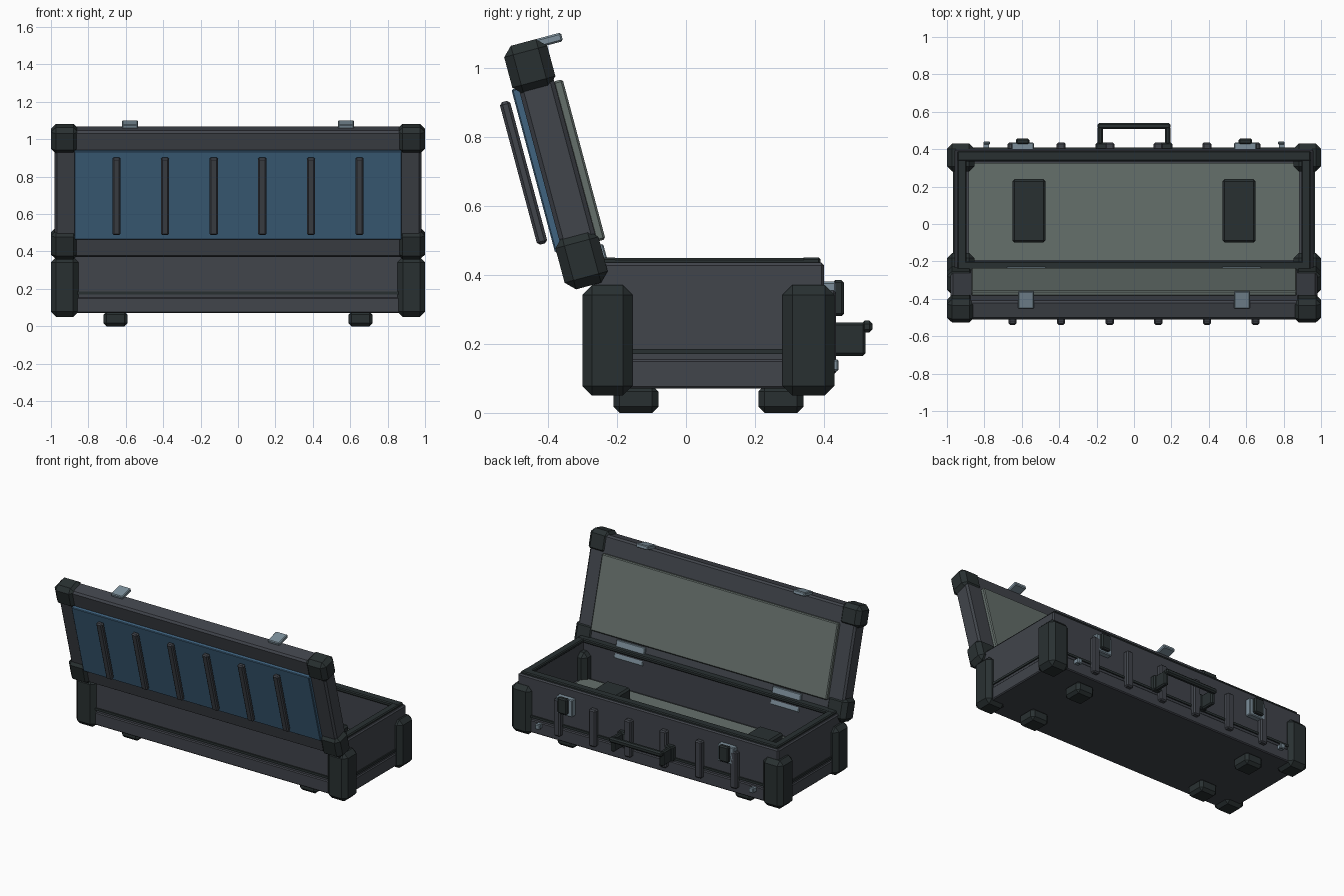
import bpy, bmesh, math
from mathutils import Matrix

if "Cube" in bpy.data.objects:
    bpy.data.objects.remove(bpy.data.objects["Cube"])


def material(name, rgb):
    m = bpy.data.materials.new(name)
    m.diffuse_color = (*rgb, 1)
    m.use_nodes = True
    m.node_tree.nodes["Principled BSDF"].inputs["Base Color"].default_value = m.diffuse_color
    return m


SHELL = material("charcoal_shell", (0.052, 0.058, 0.07))
GUARD = material("dark_guard", (0.022, 0.03, 0.031))
BLUE = material("blue_panel", (0.05, 0.125, 0.215))
LINER = material("grey_green_liner", (0.13, 0.16, 0.148))
METAL = material("pale_metal", (0.2, 0.27, 0.32))

# The lid stands open, leaning 15 degrees back from vertical
LID = Matrix.Rotation(math.radians(15), 4, 'X')


def box(name, x, y, z, mat, bevel=0.0, frame=None, wall=None, floor=None):
    """Chamfered box from ranges; wall and floor hollow it from the top."""
    bm = bmesh.new()
    bmesh.ops.create_cube(bm, size=1)
    for v in bm.verts:
        v.co = [sum(r) / 2 + c * (r[1] - r[0]) for r, c in zip((x, y, z), v.co)]
    top = max(bm.faces, key=lambda f: f.calc_center_median().z)
    if bevel:
        bmesh.ops.bevel(bm, geom=bm.edges[:], offset=bevel, segments=1, affect='EDGES')
        top = max(bm.faces, key=lambda f: f.calc_center_median().z)
    if wall:
        bmesh.ops.inset_region(bm, faces=[top], thickness=wall)
        new = bmesh.ops.extrude_discrete_faces(bm, faces=[top])["faces"][0]
        for v in new.verts:
            v.co.z = floor
    bmesh.ops.recalc_face_normals(bm, faces=bm.faces[:])
    me = bpy.data.meshes.new(name)
    bm.to_mesh(me)
    bm.free()
    me.materials.append(mat)
    ob = bpy.data.objects.new(name, me)
    if frame:
        ob.matrix_world = frame
    bpy.context.collection.objects.link(ob)
    return ob


def pair(name, x, *args, **kw):
    """Same box on the right and mirrored to the left."""
    box("right_" + name, x, *args, **kw)
    box("left_" + name, (-x[1], -x[0]), *args, **kw)


RIBS = [-0.65 + 0.26 * i for i in range(6)]

# Base tray with lining and packing blocks
box("base_tray", (-0.96, 0.96), (-0.27, 0.40), (0.07, 0.435), SHELL, 0.008, wall=0.062, floor=0.19)
box("floor_liner", (-0.885, 0.885), (-0.195, 0.325), (0.185, 0.20), LINER)
pair("packing_block", (0.473, 0.65), (-0.10, 0.24), (0.195, 0.28), GUARD, 0.012)

# Sealing rim round the opening
for side, y in (("front", (0.335, 0.39)), ("back", (-0.255, -0.20))):
    box(side + "_rim", (-0.945, 0.945), y, (0.425, 0.45), GUARD, 0.006)
pair("rim", (0.895, 0.945), (-0.22, 0.36), (0.425, 0.449), GUARD, 0.006)

# Waist strip and lower sill
box("waist_strip", (-0.968, 0.968), (-0.278, 0.408), (0.17, 0.185), GUARD)
box("lower_sill", (-0.966, 0.966), (-0.276, 0.406), (0.07, 0.155), SHELL, 0.006)

# Base corner guards and feet
for side, y in (("front", (0.28, 0.43)), ("back", (-0.30, -0.155))):
    pair(side + "_corner_guard", (0.853, 1.0), y, (0.05, 0.37), GUARD, 0.028)
for side, y in (("front", (0.21, 0.34)), ("back", (-0.21, -0.08))):
    pair(side + "_foot", (0.59, 0.72), y, (0.0, 0.08), GUARD, 0.018)

# Front ribs, latches and buttons
for i, x in enumerate(RIBS):
    box(f"base_rib_{i + 1}", (x - 0.025, x + 0.025), (0.395, 0.435), (0.11, 0.355), SHELL, 0.008)
pair("latch_plate", (0.535, 0.655), (0.395, 0.435), (0.265, 0.38), METAL, 0.005)
pair("latch_lever", (0.56, 0.63), (0.425, 0.458), (0.28, 0.385), GUARD, 0.008)
pair("button_stem", (0.775, 0.805), (0.395, 0.43), (0.125, 0.15), METAL)
pair("button", (0.77, 0.805), (0.425, 0.442), (0.12, 0.155), METAL, 0.005)

# Carrying handle
pair("handle_mount", (0.14, 0.205), (0.395, 0.435), (0.165, 0.265), GUARD, 0.008)
pair("handle_arm", (0.165, 0.195), (0.425, 0.52), (0.165, 0.262), GUARD, 0.008)
box("handle_grip", (-0.195, 0.195), (0.508, 0.54), (0.233, 0.267), GUARD, 0.009)

# Lid shell, outer panel and inner liner, drawn in the leaning frame
box("lid_shell", (-0.98, 0.98), (-0.225, -0.12), (0.44, 1.14), SHELL, 0.012, LID)
box("lid_panel", (-0.875, 0.875), (-0.246, -0.215), (0.546, 1.035), BLUE, 0.004, LID)
box("lid_liner", (-0.87, 0.87), (-0.125, -0.095), (0.546, 1.026), LINER, 0.006, LID)
for i, x in enumerate(RIBS):
    box(f"lid_rib_{i + 1}", (x - 0.022, x + 0.022), (-0.29, -0.259), (0.58, 1.007), SHELL, 0.008, LID)

# Lid corner guards, catches and hinges
for end, z in (("lower", (0.428, 0.585)), ("upper", (1.013, 1.158))):
    pair(end + "_lid_guard", (0.853, 1.0), (-0.242, -0.113), z, GUARD, 0.027, LID)
pair("lid_catch", (0.535, 0.62), (-0.16, -0.065), (1.132, 1.158), METAL, 0.005, LID)
pair("hinge_leaf", (0.47, 0.68), (-0.125, -0.105), (0.42, 0.535), METAL, 0.004, LID)
